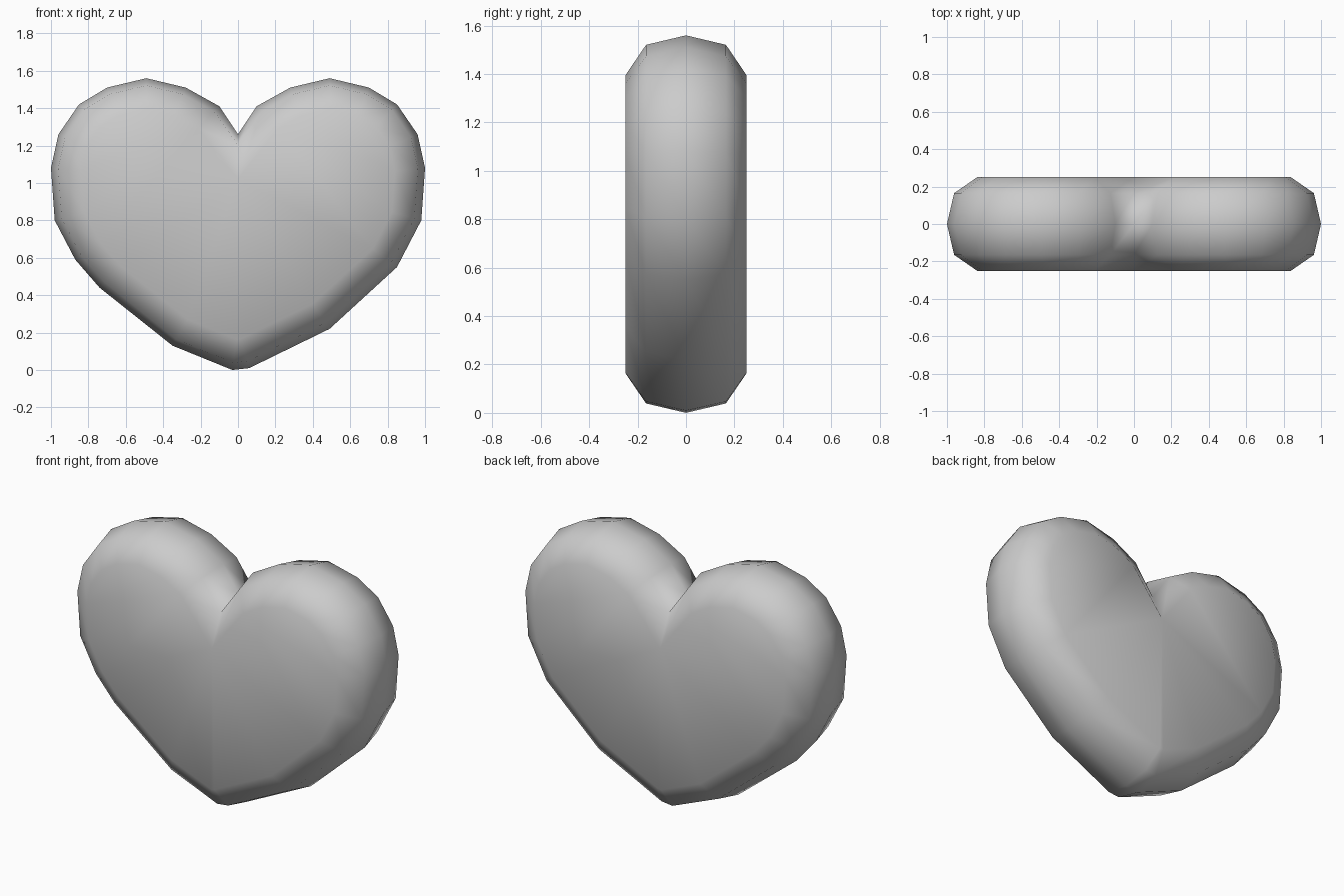
import bpy, bmesh
from mathutils import Vector

if "Cube" in bpy.data.objects:
    bpy.data.objects.remove(bpy.data.objects["Cube"])

# Heart outline (x, z), clockwise from the notch
OUTLINE = [(0, 1.26), (.10, 1.41), (.28, 1.51), (.49, 1.56), (.70, 1.51), (.85, 1.42),
           (.96, 1.26), (1, 1.08), (.98, .80), (.85, .55), (.49, .22), (.06, .01),
           (-.03, 0), (-.35, .13), (-.74, .44), (-.87, .59), (-.98, .80), (-1, 1.08),
           (-.96, 1.26), (-.85, 1.42), (-.70, 1.51), (-.49, 1.56), (-.28, 1.51), (-.10, 1.41)]
TIP = 12
# Rounded rim: (depth y, inset from outline)
RIM = [(-.25, .16), (-.165, .038), (0, 0), (.165, .038), (.25, .16)]


def inset(points, d):
    """Offset a clockwise outline inwards, limiting the miter at sharp corners."""
    pts = [Vector(p) for p in points]
    result = []
    for i, p in enumerate(pts):
        a = (p - pts[i - 1]).normalized()
        b = (pts[(i + 1) % len(pts)] - p).normalized()
        na, nb = Vector((a.y, -a.x)), Vector((b.y, -b.x))
        m = (na + nb).normalized()
        result.append(p + m * d * min(1 / max(m.dot(na), .1), 1.5))
    return result


bm = bmesh.new()
rings = [[bm.verts.new((p.x, y, p.y)) for p in inset(OUTLINE, d)] for y, d in RIM]
n = len(OUTLINE)

# Rounded rim
for r0, r1 in zip(rings, rings[1:]):
    for i in range(n):
        j = (i + 1) % n
        bm.faces.new((r0[i], r0[j], r1[j], r1[i]))

# Front and back, each split from notch to tip
caps = []
for ring in (rings[0], rings[-1]):
    caps.append(bm.faces.new(ring[:TIP + 1]))
    caps.append(bm.faces.new(ring[TIP:] + ring[:1]))
bmesh.ops.recalc_face_normals(bm, faces=bm.faces)
bmesh.ops.triangulate(bm, faces=caps)
for f in bm.faces:
    f.smooth = True

mesh = bpy.data.meshes.new("heart")
bm.to_mesh(mesh)
bm.free()
heart = bpy.data.objects.new("heart", mesh)
bpy.context.collection.objects.link(heart)
